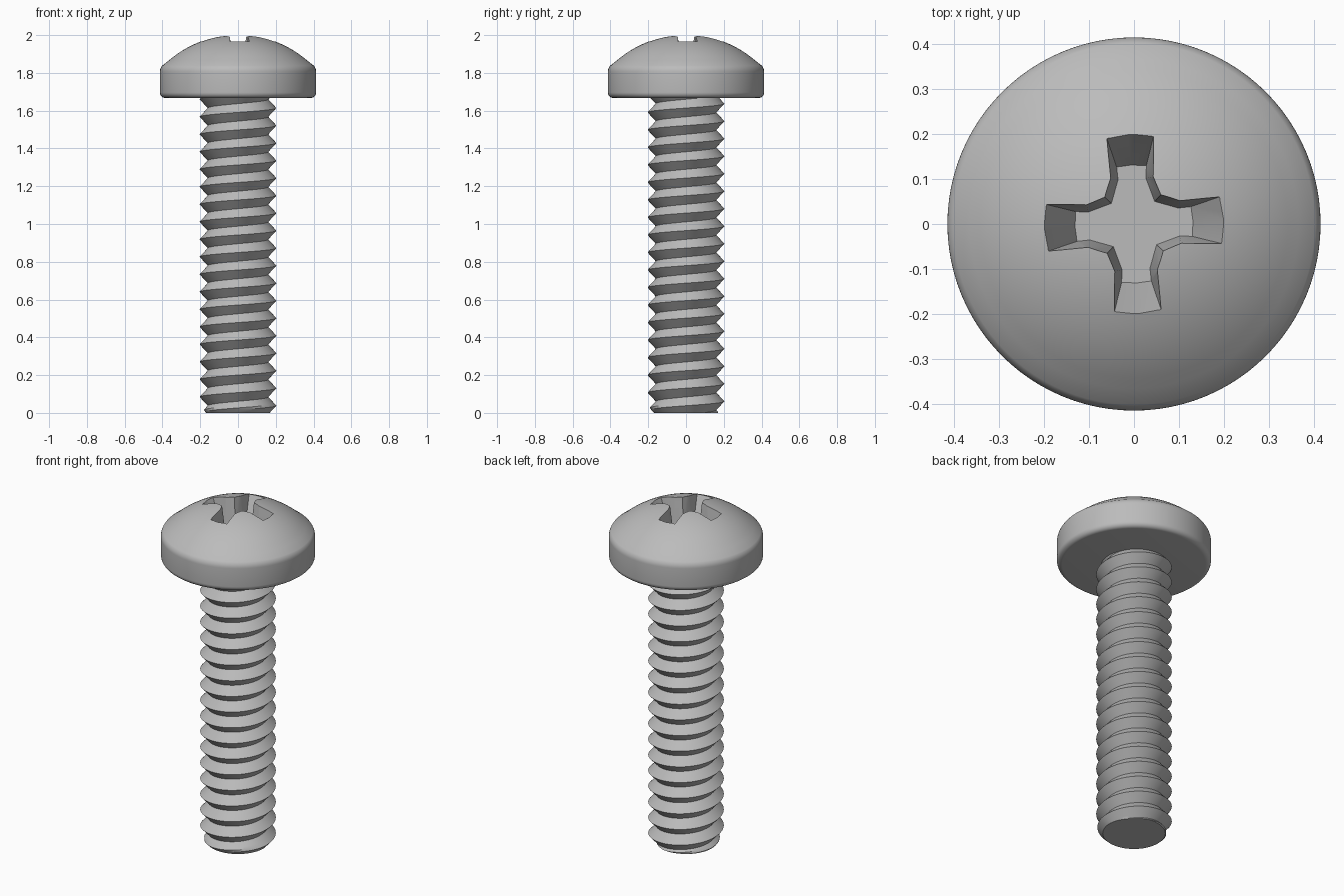
import bpy, bmesh
from math import sin, cos, pi, sqrt, radians
from mathutils import Matrix, Vector

if "Cube" in bpy.data.objects:
    bpy.data.objects.remove(bpy.data.objects["Cube"])

steel = bpy.data.materials.new("grey_steel")
steel.use_nodes = True
GREY = (0.5, 0.5, 0.5, 1)
steel.diffuse_color = GREY
steel.node_tree.nodes["Principled BSDF"].inputs["Base Color"].default_value = GREY


def make_object(name, bm):
    bmesh.ops.recalc_face_normals(bm, faces=bm.faces)
    mesh = bpy.data.meshes.new(name)
    bm.to_mesh(mesh)
    bm.free()
    mesh.materials.append(steel)
    obj = bpy.data.objects.new(name, mesh)
    bpy.context.collection.objects.link(obj)
    return obj


def smooth(obj):
    bpy.ops.object.select_all(action="DESELECT")
    obj.select_set(True)
    bpy.context.view_layer.objects.active = obj
    bpy.ops.object.shade_smooth_by_angle(angle=radians(30))


def arc(cx, cz, radius, start, end, steps):
    angles = [radians(start + (end - start) * i / steps) for i in range(steps + 1)]
    return [(cx + radius * cos(a), cz + radius * sin(a)) for a in angles]


# Domed head: rounded rim below a spherical cap
HEAD_R, BASE_Z, DOME_R, TOP = 0.414, 1.667, 0.56, 2.002
profile = [(0, BASE_Z)]
profile += arc(HEAD_R - 0.03, BASE_Z + 0.03, 0.03, -90, 0, 6)
profile += arc(HEAD_R - 0.05, 1.805, 0.05, 0, 42, 5)
for i in range(1, 17):
    r = 0.39 * (1 - i / 16)
    profile.append((r, TOP - DOME_R + sqrt(DOME_R ** 2 - r ** 2)))
bm = bmesh.new()
verts = [bm.verts.new((r, 0, z)) for r, z in profile]
edges = [bm.edges.new(pair) for pair in zip(verts, verts[1:])]
bmesh.ops.spin(bm, geom=verts + edges, axis=(0, 0, 1), cent=(0, 0, 0),
               angle=2 * pi, steps=96)
bmesh.ops.remove_doubles(bm, verts=bm.verts, dist=1e-5)
head = make_object("head", bm)

# Tapered cross recess: one arm outline repeated four times, lofted upward
FLOOR_Z, RIM_Z, CUT_Z = 1.82, 1.967, 2.06
floor_arm = [(0.10, -0.031), (0.128, -0.033), (0.131, 0), (0.128, 0.033),
             (0.10, 0.031), (0.048, 0.048)]
rim_arm = [(0.103, -0.045), (0.193, -0.052), (0.20, 0), (0.193, 0.052),
           (0.103, 0.045), (0.060, 0.060)]
grow = (CUT_Z - FLOOR_Z) / (RIM_Z - FLOOR_Z)
bm = bmesh.new()
low, high = [], []
for quarter in range(4):
    turn = Matrix.Rotation(radians(2.5) + quarter * pi / 2, 3, "Z")
    for f, r in zip(floor_arm, rim_arm):
        a, b = Vector((*f, FLOOR_Z)), Vector((*r, RIM_Z))
        low.append(bm.verts.new(turn @ a))
        high.append(bm.verts.new(turn @ a.lerp(b, grow)))
bm.faces.new(low)
bm.faces.new(high)
for i in range(len(low)):
    j = (i + 1) % len(low)
    bm.faces.new((low[i], low[j], high[j], high[i]))
cutter = make_object("recess_cutter", bm)
cutter.hide_render = True
cut = head.modifiers.new("recess", "BOOLEAN")
cut.operation, cut.solver, cut.object = "DIFFERENCE", "EXACT", cutter
bpy.context.view_layer.objects.active = head
bpy.ops.object.modifier_apply(modifier=cut.name)
bpy.data.objects.remove(cutter)
smooth(head)

# Threaded shank: a V-profile helical ribbon, chamfered at the tip
PITCH, CREST, ROOT, SEGS, STEPS, TURNS = 0.0927, 0.203, 0.16, 64, 8, 22
start_z = 1.614 - 20 * PITCH
bm = bmesh.new()
rows = []
for j in range(TURNS * SEGS + 1):
    a = 2 * pi * j / SEGS
    row = []
    for k in range(STEPS + 1):
        z = start_z + PITCH * (j / SEGS + k / STEPS)
        depth = 1 - abs(2 * k / STEPS - 1)
        r = max(0.02, min(CREST + (ROOT - CREST) * depth, 0.168 + z))
        row.append(bm.verts.new((r * cos(a), r * sin(a), z)))
    rows.append(row)
for lower, upper in zip(rows, rows[1:]):
    for k in range(STEPS):
        bm.faces.new((lower[k], upper[k], upper[k + 1], lower[k + 1]))
bmesh.ops.remove_doubles(bm, verts=bm.verts, dist=1e-5)
for height, direction in ((0, -1), (BASE_Z + 0.01, 1)):
    bmesh.ops.bisect_plane(bm, geom=bm.verts[:] + bm.edges[:] + bm.faces[:], dist=1e-6,
                           plane_co=(0, 0, height), plane_no=(0, 0, direction),
                           clear_outer=True)
bmesh.ops.holes_fill(bm, edges=[e for e in bm.edges if e.is_boundary], sides=0)
shank = make_object("threaded_shank", bm)
smooth(shank)
